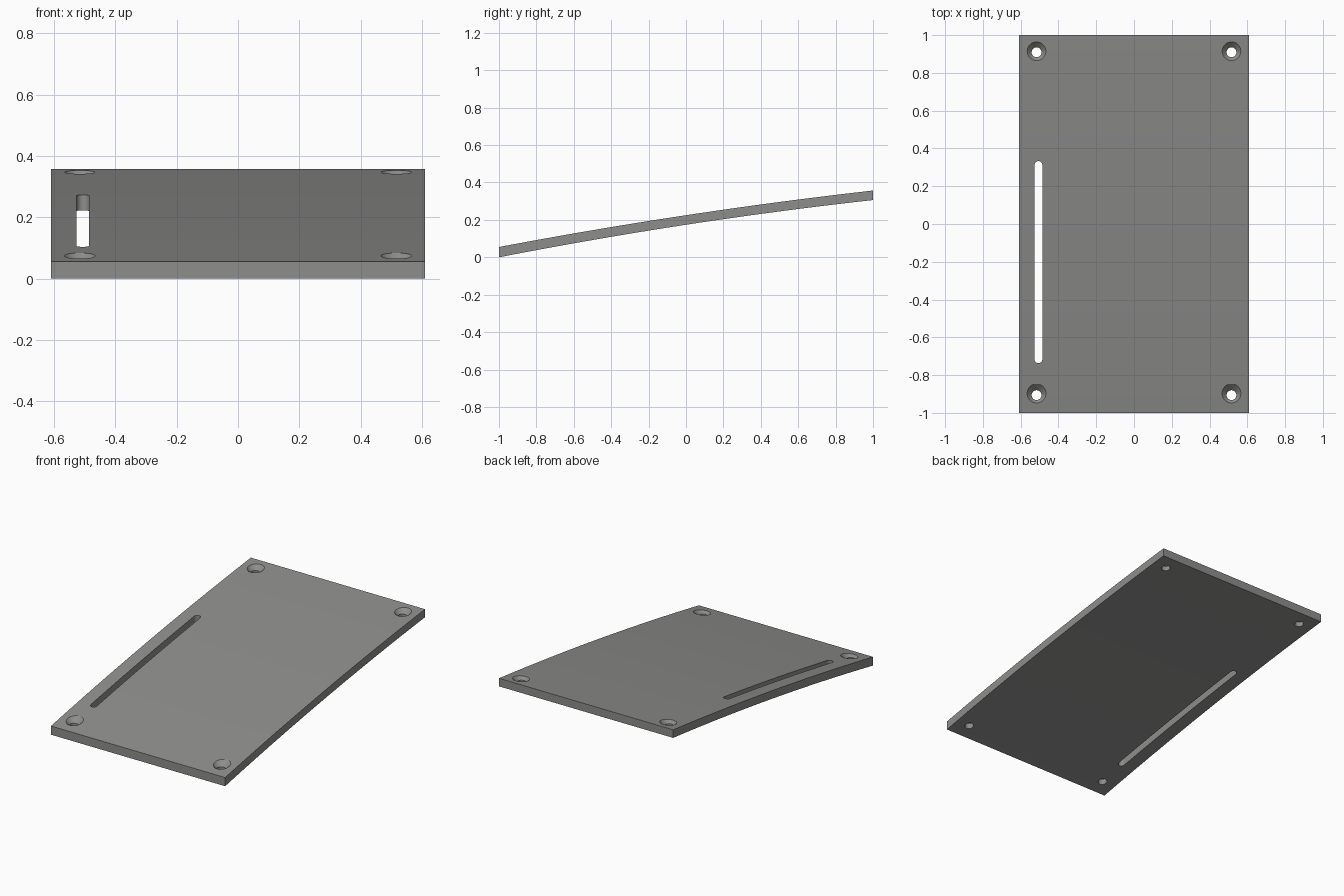
import bpy, bmesh, math

if "Cube" in bpy.data.objects:
    bpy.data.objects.remove(bpy.data.objects["Cube"])

HALF_W, N = 0.61, 48

grey = bpy.data.materials.new("grey")
grey.diffuse_color = (0.27, 0.27, 0.265, 1)
grey.use_nodes = True
grey.node_tree.nodes["Principled BSDF"].inputs["Base Color"].default_value = grey.diffuse_color


def arc(z0, z1, sag):
    """Shallow curve from y=-1 to y=1."""
    return [(-1 + 2 * i / N, z0 + (z1 - z0) * i / N + sag * (1 - (-1 + 2 * i / N) ** 2))
            for i in range(N + 1)]


def top_z(y):
    return 0.055 + 0.302 * (y + 1) / 2 + 0.019 * (1 - y * y)


def make(name, bm):
    bmesh.ops.recalc_face_normals(bm, faces=bm.faces)
    me = bpy.data.meshes.new(name)
    bm.to_mesh(me)
    bm.free()
    me.materials.append(grey)
    ob = bpy.data.objects.new(name, me)
    bpy.context.collection.objects.link(ob)
    return ob


def stack(name, loops):
    """Closed solid skinned through equal-length loops of points."""
    bm = bmesh.new()
    rows = [[bm.verts.new(p) for p in loop] for loop in loops]
    n = len(rows[0])
    for a, b in zip(rows, rows[1:]):
        for i in range(n):
            j = (i + 1) % n
            bm.faces.new((a[i], a[j], b[j], b[i]))
    bm.faces.new(rows[0])
    bm.faces.new(rows[-1])
    return make(name, bm)


def circle(x, y, z, r, n=40):
    return [(x + r * math.cos(2 * math.pi * i / n), y + r * math.sin(2 * math.pi * i / n), z)
            for i in range(n)]


# Curved plate
profile = arc(0.055, 0.357, 0.019) + arc(0.0, 0.306, 0.021)[::-1]
plate = stack("curved_plate", [[(x, y, z) for y, z in profile] for x in (-HALF_W, HALF_W)])

# Countersunk corner holes
cutters = []
for x in (-0.516, 0.516):
    for y in (-0.906, 0.909):
        zt = top_z(y)
        cutters.append(stack("hole_cutter", [
            circle(x, y, zt - 0.2, 0.026), circle(x, y, zt - 0.023, 0.026),
            circle(x, y, zt + 0.05, 0.099)]))

# Long rounded slot
r, sx, y0, y1 = 0.0205, -0.506, -0.737, 0.333
outline = []
for cy, start in ((y1 - r, 0), (y0 + r, math.pi)):
    outline += [(sx + r * math.cos(start + math.pi * i / 16),
                 cy + r * math.sin(start + math.pi * i / 16)) for i in range(17)]
cutters.append(stack("slot_cutter", [[(x, y, z) for x, y in outline] for z in (-0.2, 0.6)]))

# Cut, apply and remove helpers
for c in cutters:
    c.hide_render = True
    m = plate.modifiers.new("cut", 'BOOLEAN')
    m.operation, m.solver, m.object = 'DIFFERENCE', 'EXACT', c
bpy.context.view_layer.update()
result = bpy.data.meshes.new_from_object(
    plate.evaluated_get(bpy.context.evaluated_depsgraph_get()))
plate.modifiers.clear()
plate.data = result
for c in cutters:
    bpy.data.objects.remove(c)

# Smooth curve with sharp rims
bpy.context.view_layer.objects.active = plate
plate.select_set(True)
bpy.ops.object.shade_smooth_by_angle(angle=math.radians(30))
